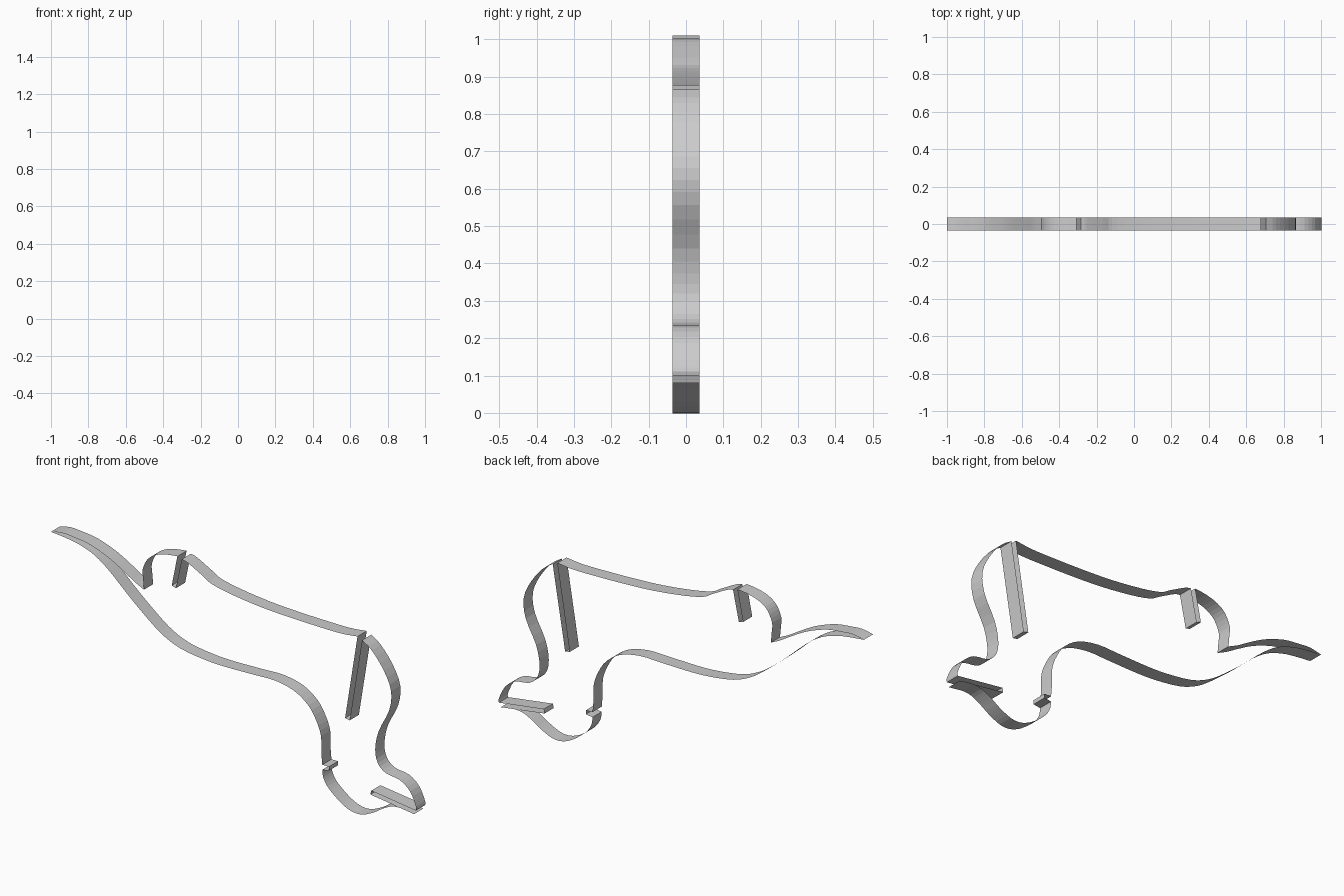
import bpy, bmesh
from mathutils import Vector

HALF = 0.036   # half the strip width along y


def spline(pts, steps=3):
    """Catmull-Rom curve through the (x, z) points."""
    p = [Vector(q) for q in pts]
    p = [2 * p[0] - p[1]] + p + [2 * p[-1] - p[-2]]
    out = []
    for a, b, c, d in zip(p, p[1:], p[2:], p[3:]):
        for i in range(steps):
            t = i / steps
            out.append(0.5 * (2 * b + (c - a) * t + (2 * a - 5 * b + 4 * c - d) * t ** 2
                              + (3 * b - a - 3 * c + d) * t ** 3))
    return out + [p[-2]]


def ribbon(name, path):
    """Thin open wall: a path in the xz plane swept along y."""
    bm = bmesh.new()
    rows = [[bm.verts.new((q[0], y, q[1])) for y in (-HALF, HALF)] for q in path]
    for r, s in zip(rows, rows[1:]):
        bm.faces.new((r[0], r[1], s[1], s[0]))
    me = bpy.data.meshes.new(name)
    bm.to_mesh(me)
    bm.free()
    ob = bpy.data.objects.new(name, me)
    bpy.context.collection.objects.link(ob)
    return ob


# curved outline edges, clockwise from the left tip
edges = {
    "tip_upper_edge": [(-1, .946), (-.94, .957), (-.88, .953), (-.8, .943), (-.72, .917),
                       (-.66, .89), (-.59, .85), (-.54, .82), (-.49, .796)],
    "rear_bulge_edge": [(-.49, .796), (-.495, .85), (-.497, .895), (-.471, .951),
                        (-.427, .984), (-.365, 1.003), (-.307, 1.01)],
    "back_edge": [(-.283, 1.002), (-.25, .993), (-.168, .95), (-.118, .923), (-.014, .901),
                  (.152, .881), (.317, .872), (.482, .868), (.593, .868), (.68, .877)],
    "front_edge": [(.705, .865), (.758, .829), (.824, .747), (.864, .655), (.853, .556),
                   (.796, .44), (.777, .345), (.791, .28), (.835, .242), (.912, .228),
                   (.967, .187), (1, .121), (1, .1)],
    "foot_edge": [(.99, .08), (.93, .09), (.87, .086), (.82, .062), (.77, .03), (.71, .003),
                  (.66, .0), (.61, .017), (.56, .05), (.515, .09), (.492, .13), (.487, .165)],
    "belly_edge": [(.487, .19), (.482, .249), (.48, .33), (.454, .40), (.41, .464),
                   (.333, .515), (.228, .538), (.113, .536), (-.05, .533), (-.157, .538),
                   (-.285, .557), (-.378, .594), (-.46, .65), (-.57, .74), (-.68, .838),
                   (-.763, .895), (-.846, .925), (-.92, .938), (-1, .946)],
}
for name, pts in edges.items():
    ribbon(name, spline(pts))

# narrow straight-walled slots cut into the outline
slots = {
    "rear_slot": [(-.307, 1.01), (-.338, .857), (-.315, .85), (-.283, 1.002)],
    "front_slot": [(.68, .877), (.612, .455), (.637, .45), (.705, .865)],
    "toe_slot": [(1, .1), (.755, .133), (.75, .113), (.99, .08)],
    "heel_slot": [(.487, .165), (.523, .17), (.523, .19), (.487, .19)],
}
for name, pts in slots.items():
    ribbon(name, pts)
